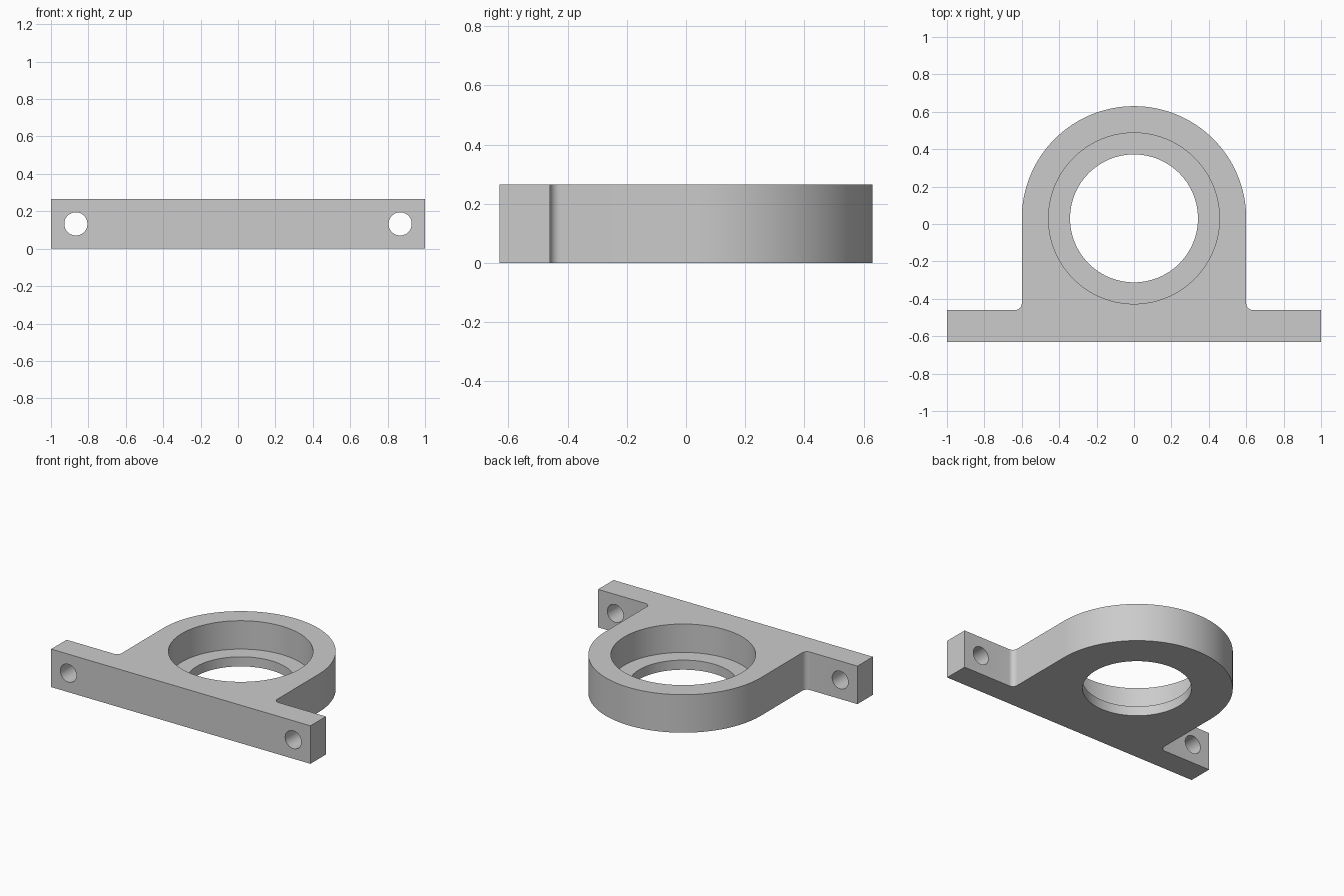
import bpy, bmesh
from math import pi, cos, sin, radians
from mathutils import Matrix

cube = bpy.data.objects.get("Cube")
if cube:
    bpy.data.objects.remove(cube, do_unlink=True)

HEIGHT = 0.265
FRONT, FLANGE_BACK = -0.63, -0.46
RING_Y, RING_R = 0.03, 0.60
SEAT_R, BORE_R, LEDGE_Z = 0.457, 0.342, 0.067
BOLT_X, BOLT_R = 0.867, 0.062
FILLET = 0.035

grey = bpy.data.materials.new("light grey")
grey.use_nodes = True
grey.diffuse_color = (0.6, 0.6, 0.6, 1)
grey.node_tree.nodes["Principled BSDF"].inputs["Base Color"].default_value = grey.diffuse_color


def arc(cx, cy, r, start, end, steps):
    angles = [radians(start + (end - start) * i / steps) for i in range(steps + 1)]
    return [(cx + r * cos(a), cy + r * sin(a)) for a in angles]


def make_object(name, bm):
    bmesh.ops.recalc_face_normals(bm, faces=bm.faces)
    mesh = bpy.data.meshes.new(name)
    bm.to_mesh(mesh)
    bm.free()
    mesh.materials.append(grey)
    obj = bpy.data.objects.new(name, mesh)
    bpy.context.collection.objects.link(obj)
    return obj


def cylinder(name, radius, depth, matrix, sides):
    bm = bmesh.new()
    bmesh.ops.create_cone(bm, cap_ends=True, segments=sides, radius1=radius,
                          radius2=radius, depth=depth, matrix=matrix)
    return make_object(name, bm)


def cut(target, cutter):
    mod = target.modifiers.new(cutter.name, 'BOOLEAN')
    mod.operation = 'DIFFERENCE'
    mod.solver = 'EXACT'
    mod.object = cutter
    bpy.context.view_layer.objects.active = target
    bpy.ops.object.modifier_apply(modifier=mod.name)
    bpy.data.objects.remove(cutter, do_unlink=True)


# Outline: mounting flange, filleted corners and rounded housing
outline = [(-1, FRONT), (1, FRONT), (1, FLANGE_BACK)]
outline += arc(RING_R + FILLET, FLANGE_BACK + FILLET, FILLET, 270, 180, 8)
outline += arc(0, RING_Y, RING_R, 0, 180, 64)
outline += arc(-RING_R - FILLET, FLANGE_BACK + FILLET, FILLET, 0, -90, 8)
outline += [(-1, FLANGE_BACK)]

bm = bmesh.new()
base = bm.faces.new([bm.verts.new((x, y, 0)) for x, y in outline])
top = bmesh.ops.extrude_face_region(bm, geom=[base], use_keep_orig=True)["geom"]
bmesh.ops.translate(bm, vec=(0, 0, HEIGHT),
                    verts=[v for v in top if isinstance(v, bmesh.types.BMVert)])
block = make_object("bearing_block", bm)

# Bearing seat from the top, leaving a thin ledge around the through bore
cut(block, cylinder("seat_cutter", SEAT_R, 1,
                    Matrix.Translation((0, RING_Y, LEDGE_Z + 0.5)), 128))
cut(block, cylinder("bore_cutter", BORE_R, 2,
                    Matrix.Translation((0, RING_Y, 0)), 128))

# Bolt holes through the flange ears
for side in (-1, 1):
    place = Matrix.Translation((side * BOLT_X, FRONT, HEIGHT / 2)) @ Matrix.Rotation(pi / 2, 4, 'X')
    cut(block, cylinder("bolt_cutter", BOLT_R, 0.8, place, 48))

# Smooth curved walls, keep crisp edges
bpy.ops.object.select_all(action='DESELECT')
block.select_set(True)
bpy.context.view_layer.objects.active = block
bpy.ops.object.shade_smooth_by_angle(angle=radians(30))
